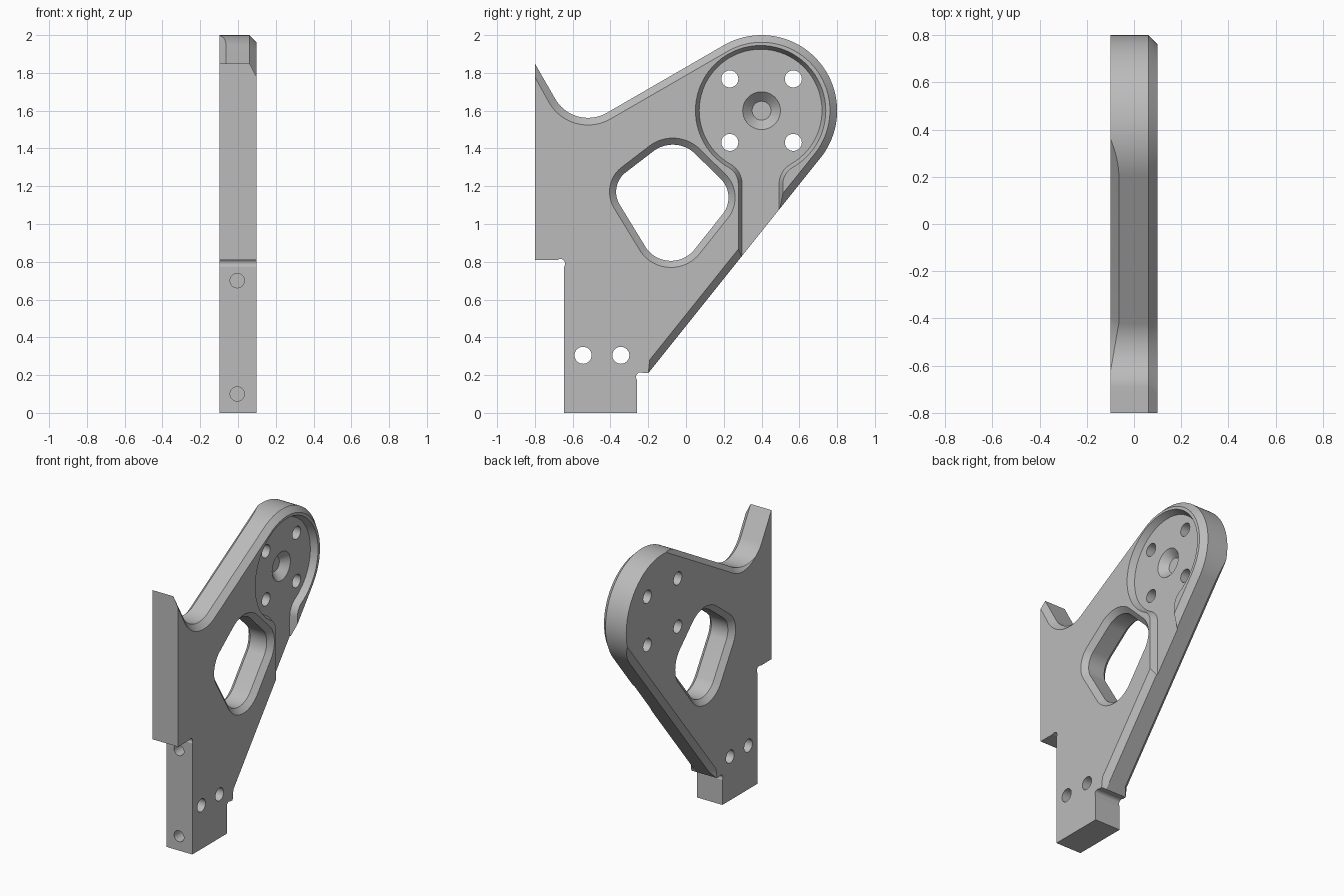
import bpy, bmesh
from math import cos, sin, radians, sqrt, pi
from mathutils import Vector

if "Cube" in bpy.data.objects:
    bpy.data.objects.remove(bpy.data.objects["Cube"])

T = 0.099          # half thickness
BEVEL = 0.038
FLOOR = T - 0.045  # pocket floor
HUB = Vector((0.4, 1.6))
VALLEY = Vector((-0.519, 1.762))

metal = bpy.data.materials.new("grey metal")
metal.use_nodes = True
GREY = (0.5, 0.5, 0.5, 1)
metal.diffuse_color = GREY
metal.node_tree.nodes["Principled BSDF"].inputs["Base Color"].default_value = GREY


def arc(c, r, a0, a1, n):
    """Points in the side plane (y, z), angles in degrees."""
    angles = [radians(a0 + (a1 - a0) * i / n) for i in range(n + 1)]
    return [Vector((c[0] + r * cos(a), c[1] + r * sin(a))) for a in angles]


def circle(c, r, n=40):
    return arc(c, r, 0, 360, n)[:-1]


def loft(name, loops):
    """Closed solid through 3D loops of equal length."""
    bm = bmesh.new()
    rings = [[bm.verts.new(p) for p in loop] for loop in loops]
    for a, b in zip(rings, rings[1:]):
        for i in range(len(a)):
            j = (i + 1) % len(a)
            bm.faces.new((a[i], a[j], b[j], b[i]))
    bm.faces.new(rings[0])
    bm.faces.new(rings[-1])
    bmesh.ops.recalc_face_normals(bm, faces=bm.faces)
    mesh = bpy.data.meshes.new(name)
    bm.to_mesh(mesh)
    bm.free()
    mesh.materials.append(metal)
    obj = bpy.data.objects.new(name, mesh)
    bpy.context.collection.objects.link(obj)
    return obj


def layer(x, pts):
    return [(x, p[0], p[1]) for p in pts]


def cut(cutter):
    mod = plate.modifiers.new("cut", 'BOOLEAN')
    mod.operation, mod.solver, mod.object = 'DIFFERENCE', 'EXACT', cutter
    bpy.ops.object.modifier_apply(modifier=mod.name)
    bpy.data.objects.remove(cutter)


# Plate outline: bevelled run over the hook, hub and diagonal edge
tip, end = Vector((-0.8, 1.85)), Vector((-0.2, 0.21))
diagonal = Vector((0.625, 0.781)).normalized()
run = [tip] + arc(VALLEY, 0.2, 210, 300, 18) + arc(HUB, 0.4, 120, -38.7, 48)
run += [end + diagonal * 0.06, end]
inset = [Vector((-0.8, 1.778))]
for before, p, after in zip(run, run[1:], run[2:]):
    t = ((p - before).normalized() + (after - p).normalized()).normalized()
    inset.append(p - Vector((-t.y, t.x)) * BEVEL)
inset.append(end)

# Foot with corner reliefs
foot = arc((-0.24, 0.19), 0.025, 53, 217, 12)
foot += [Vector((-0.26, 0)), Vector((-0.645, 0))]
foot += arc((-0.665, 0.79), 0.025, -37, 127, 12) + [Vector((-0.8, 0.81))]

plate = loft("bracket_plate", [layer(-T, run + foot), layer(T - BEVEL, run + foot),
                               layer(T, inset + foot)])
bpy.context.view_layer.objects.active = plate
plate.select_set(True)


# Bevels on the other side, along the two straight edges
def edge_bevel(path):
    e = 0.02
    loops = []
    for p, n, d in path:
        section = [(-d - e, -T - e), (e, -T + d + e), (e, -T - e)]
        loops.append([(x, *(p + n * s)) for s, x in section])
    cut(loft("edge_cutter", loops))


path = []
for i, p in enumerate(arc(VALLEY, 0.2, 240, 300, 12)):
    path.append((p, (VALLEY - p).normalized(), 0.035 * i / 12))
n = path[-1][1]
path.append((HUB + n * 0.4 + Vector((n.y, -n.x)) * 0.2, n, 0.035))
edge_bevel(path)
n = Vector((diagonal.y, -diagonal.x))
edge_bevel([(end, n, 0), (end + diagonal * 0.06, n, 0.035),
            (HUB + n * 0.4 + diagonal * 0.2, n, 0.035)])


# Rounded window, bevelled on both sides
CORNERS = [((-0.07, 1.25), 0.17), ((-0.24, 1.17), 0.13),
           ((-0.08, 0.965), 0.16), ((0.085, 1.14), 0.14)]


def window(grow):
    pts = []
    for i in range(72):
        n = Vector((cos(2 * pi * i / 72), sin(2 * pi * i / 72)))
        c, r = max(CORNERS, key=lambda k: Vector(k[0]).dot(n) + k[1])
        pts.append(Vector(c) + n * (r + grow))
    return pts


cut(loft("window_cutter", [layer(-T - 0.02, window(0.055)), layer(-T + 0.035, window(0)),
                           layer(T - 0.035, window(0)), layer(T + 0.02, window(0.055))]))


# Keyhole pocket with sloped walls
def keyhole(grow):
    r, w, f = 0.345 + grow, 0.118 + grow, 0.1 - grow
    h = sqrt((r + f) ** 2 - (w + f) ** 2)
    c = Vector((0.395, HUB.y))
    a = math_angle(h, w + f)
    right = [c + Vector((w, -0.9))]
    right += arc(c + Vector((w + f, -h)), f, 180, 180 - a, 10)
    left = [Vector((2 * c.x - p.x, p.y)) for p in reversed(right)]
    return right + arc(c, r, -a, 180 + a, 64)[1:-1] + left


def math_angle(h, w):
    return Vector((w, h)).angle(Vector((1, 0))) * 180 / pi


cut(loft("pocket_cutter", [layer(FLOOR, keyhole(-0.02)), layer(T + 0.02, keyhole(0.009))]))

# Conical dimple at the hub centre
cut(loft("dimple_cutter", [layer(FLOOR - 0.05, circle(HUB, 0.05)),
                           layer(FLOOR + 0.01, circle(HUB, 0.11))]))

# Through holes in the hub and the foot
holes = [HUB + Vector((a, b)) * 0.168 for a in (-1, 1) for b in (-1, 1)]
holes += [Vector((-0.545, 0.305)), Vector((-0.345, 0.305))]
for c in holes:
    cut(loft("hole_cutter", [layer(x, circle(c, 0.045, 32)) for x in (-0.2, 0.2)]))

# Blind holes in the front of the foot
for z in (0.1, 0.7):
    ring = circle((-0.004, z), 0.038, 32)
    cut(loft("hole_cutter", [[(p.x, y, p.y) for p in ring] for y in (-0.7, -0.47)]))

bpy.ops.object.shade_smooth_by_angle(angle=radians(25))
